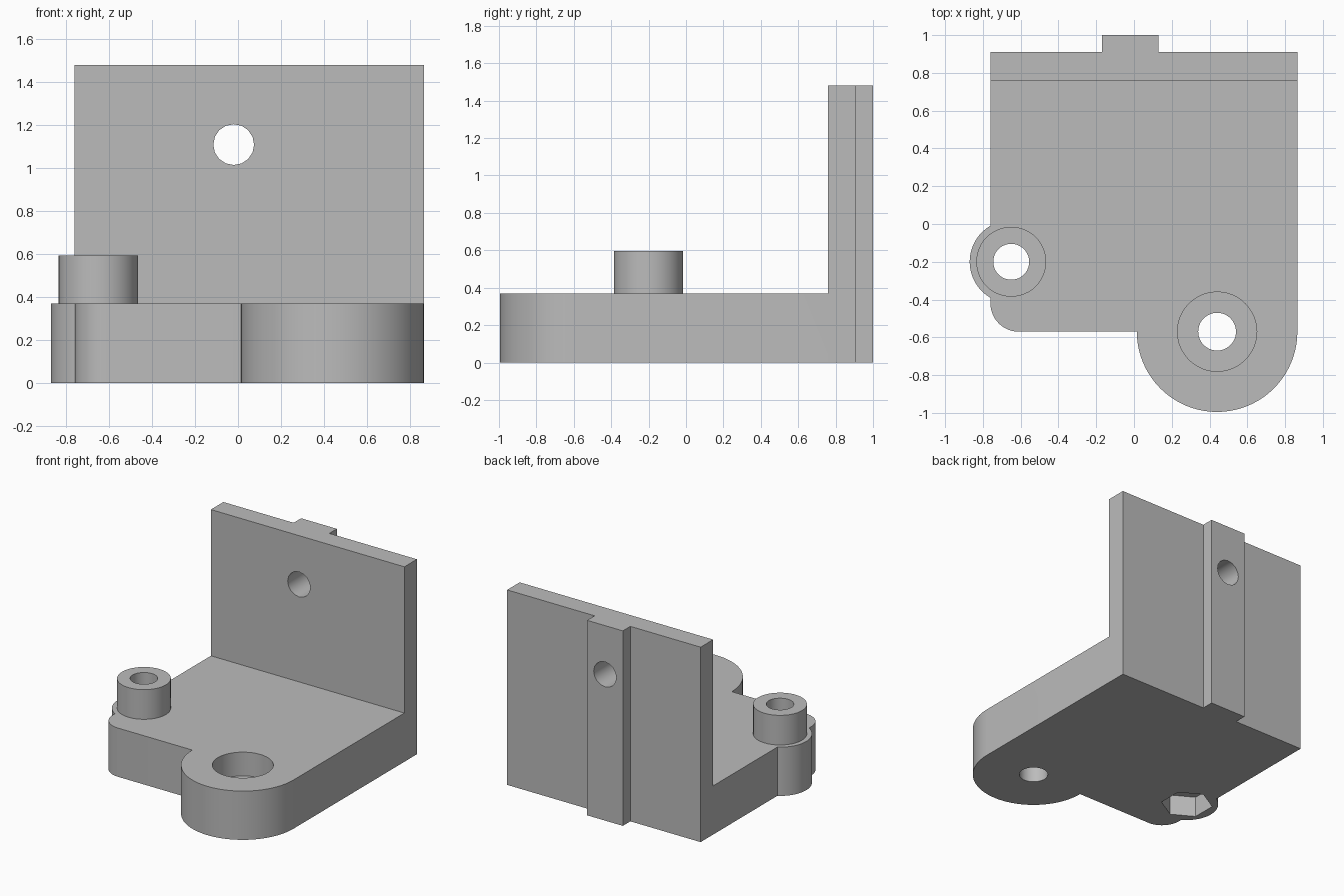
import bpy, bmesh
from math import sin, cos, pi, radians

default = bpy.data.objects.get("Cube")
if default:
    bpy.data.objects.remove(default, do_unlink=True)

grey = bpy.data.materials.new("plain grey")
colour = (0.5, 0.5, 0.5, 1)
grey.use_nodes = True
grey.diffuse_color = colour
grey.node_tree.nodes["Principled BSDF"].inputs["Base Color"].default_value = colour


def arc(cx, cy, r, start, end, steps):
    """Points along an arc, angles in degrees."""
    angles = [radians(start + (end - start) * i / steps) for i in range(steps + 1)]
    return [(cx + r * cos(a), cy + r * sin(a)) for a in angles]


def prism(name, outline, low, high):
    """Extrude a counter-clockwise outline from low to high."""
    bm = bmesh.new()
    base = bm.faces.new([bm.verts.new((x, y, low)) for x, y in outline])
    top = bmesh.ops.extrude_face_region(bm, geom=[base])["geom"]
    moved = [g for g in top if isinstance(g, bmesh.types.BMVert)]
    bmesh.ops.translate(bm, verts=moved, vec=(0, 0, high - low))
    bmesh.ops.recalc_face_normals(bm, faces=bm.faces)
    mesh = bpy.data.meshes.new(name)
    bm.to_mesh(mesh)
    bm.free()
    mesh.materials.append(grey)
    obj = bpy.data.objects.new(name, mesh)
    bpy.context.collection.objects.link(obj)
    return obj


def rod(name, x, y, r, low, high, sides=48, turn=0):
    return prism(name, arc(x, y, r, turn, turn + 360, sides)[:-1], low, high)


def combine(body, tool, operation):
    """Apply a boolean and discard the tool."""
    mod = body.modifiers.new(operation.lower(), "BOOLEAN")
    mod.operation, mod.solver, mod.object = operation, "EXACT", tool
    bpy.context.view_layer.objects.active = body
    bpy.ops.object.modifier_apply(modifier=mod.name)
    bpy.data.objects.remove(tool, do_unlink=True)


PLATE_TOP, WALL_TOP = 0.37, 1.48
LEFT, RIGHT = 0.865, -0.76
boss_x, boss_y = -0.65, -0.2
lobe_x, lobe_y = 0.44, -0.57

# Base plate with side lug, rounded corner and large round lobe
outline = [(LEFT, 0.85), (RIGHT, 0.85)]
outline += arc(boss_x, boss_y, 0.22, 120, 240, 24)
outline += arc(-0.61, -0.42, 0.15, 180, 270, 12)
outline += arc(lobe_x, lobe_y, 0.425, 180, 360, 40)
body = prism("angle_bracket", outline, 0, PLATE_TOP)

# Upright wall with a rear guide rib
wall = prism("upright_wall", [
    (RIGHT, 0.76), (LEFT, 0.76), (LEFT, 0.91), (0.13, 0.91),
    (0.13, 1), (-0.17, 1), (-0.17, 0.91), (RIGHT, 0.91)], 0, WALL_TOP)
combine(body, wall, "UNION")

# Raised boss
combine(body, rod("boss", boss_x, boss_y, 0.185, 0.2, 0.595), "UNION")

# Boss bore with a hexagonal nut pocket underneath
combine(body, rod("boss_bore", boss_x, boss_y, 0.095, -0.1, 0.8), "DIFFERENCE")
combine(body, rod("nut_pocket", boss_x, boss_y, 0.18, -0.1, 0.155, 6, 30), "DIFFERENCE")

# Counterbored hole in the lobe
combine(body, rod("lobe_bore", lobe_x, lobe_y, 0.1, -0.1, 0.6), "DIFFERENCE")
combine(body, rod("counterbore", lobe_x, lobe_y, 0.21, 0.19, 0.6), "DIFFERENCE")

# Cross hole through wall and rib
cross = rod("cross_hole", 0, 0, 0.095, -0.5, 0.5, 16)
cross.rotation_euler.x = pi / 2
cross.location = (-0.02, 0.9, 1.11)
bpy.context.view_layer.update()
combine(body, cross, "DIFFERENCE")

# Merge flat regions and smooth the round walls
bm = bmesh.new()
bm.from_mesh(body.data)
bmesh.ops.remove_doubles(bm, verts=bm.verts, dist=0.0002)
bmesh.ops.dissolve_limit(bm, angle_limit=radians(0.5), verts=bm.verts, edges=bm.edges)
bm.to_mesh(body.data)
bm.free()
bpy.ops.object.select_all(action="DESELECT")
body.select_set(True)
bpy.context.view_layer.objects.active = body
bpy.ops.object.shade_smooth_by_angle(angle=radians(30))
